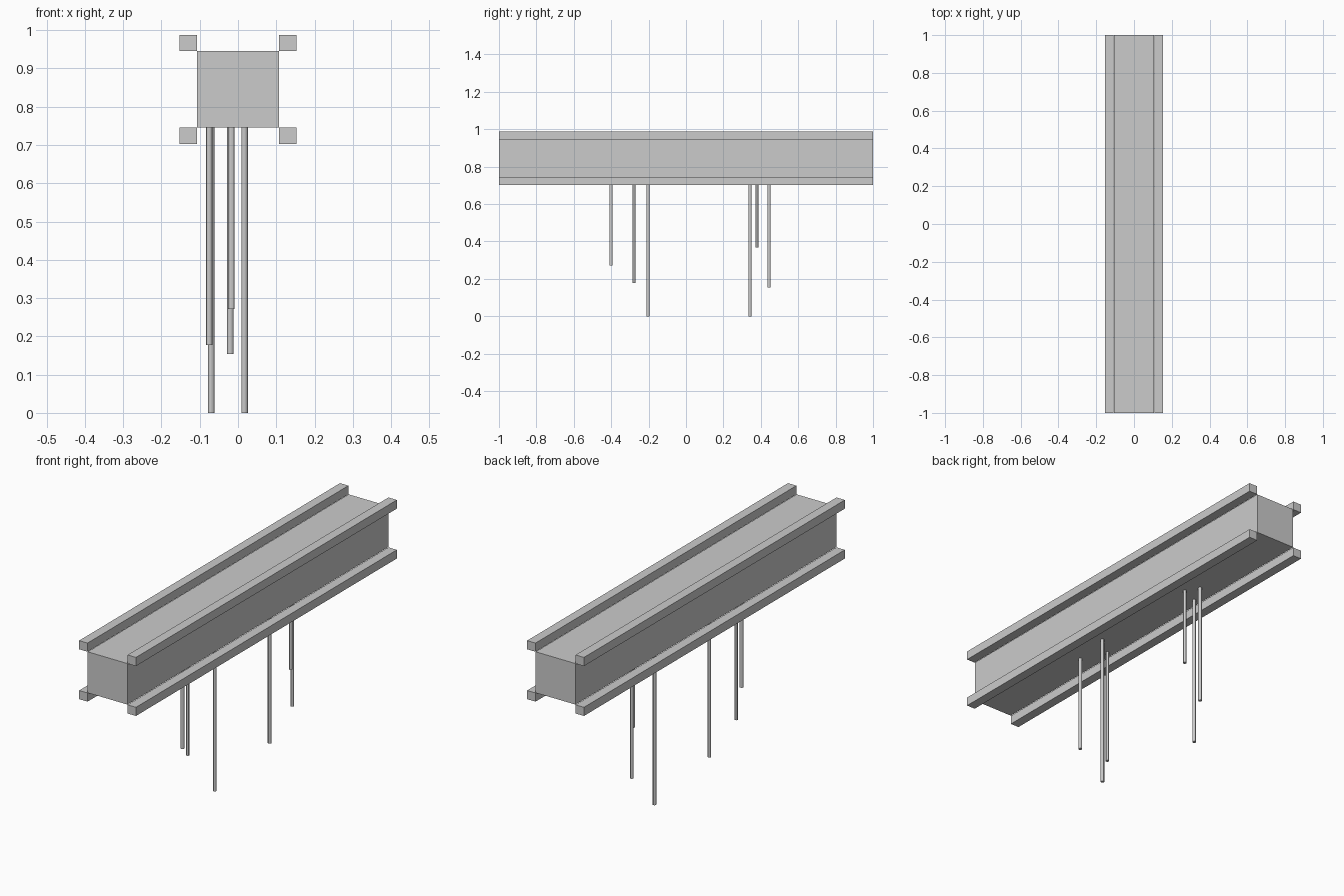
import bpy

if "Cube" in bpy.data.objects:
    bpy.data.objects.remove(bpy.data.objects["Cube"])


def box(name, x, z, sx, sz, length=2.0):
    bpy.ops.mesh.primitive_cube_add(size=1, location=(x, 0, z))
    ob = bpy.context.object
    ob.name = name
    ob.scale = (sx, length, sz)
    bpy.ops.object.transform_apply(location=False, rotation=False, scale=True)
    return ob


def rod(name, x, y, bottom, top=0.746, radius=0.0085):
    bpy.ops.mesh.primitive_cylinder_add(
        vertices=12, radius=radius, depth=top - bottom,
        location=(x, y, (top + bottom) / 2))
    ob = bpy.context.object
    ob.name = name
    bpy.ops.object.shade_smooth_by_angle()


# Long central beam
box("beam_body", 0, 0.8455, 0.213, 0.199)

# Square rails along the four corners
for side, sx in (("left", -1), ("right", 1)):
    for level, z in (("lower", 0.724), ("upper", 0.966)):
        box(f"{level}_{side}_rail", sx * 0.130, z, 0.045, 0.042)

# Thin hanging rods of uneven length: x, y, bottom height
rods = [
    (-0.017, -0.401, 0.272), (-0.075, -0.278, 0.177), (0.017, -0.203, 0.0),
    (-0.070, 0.342, 0.0), (0.017, 0.380, 0.367), (-0.020, 0.444, 0.154),
]
for i, (x, y, bottom) in enumerate(rods):
    rod(f"hanging_rod_{i + 1}", x, y, bottom)
